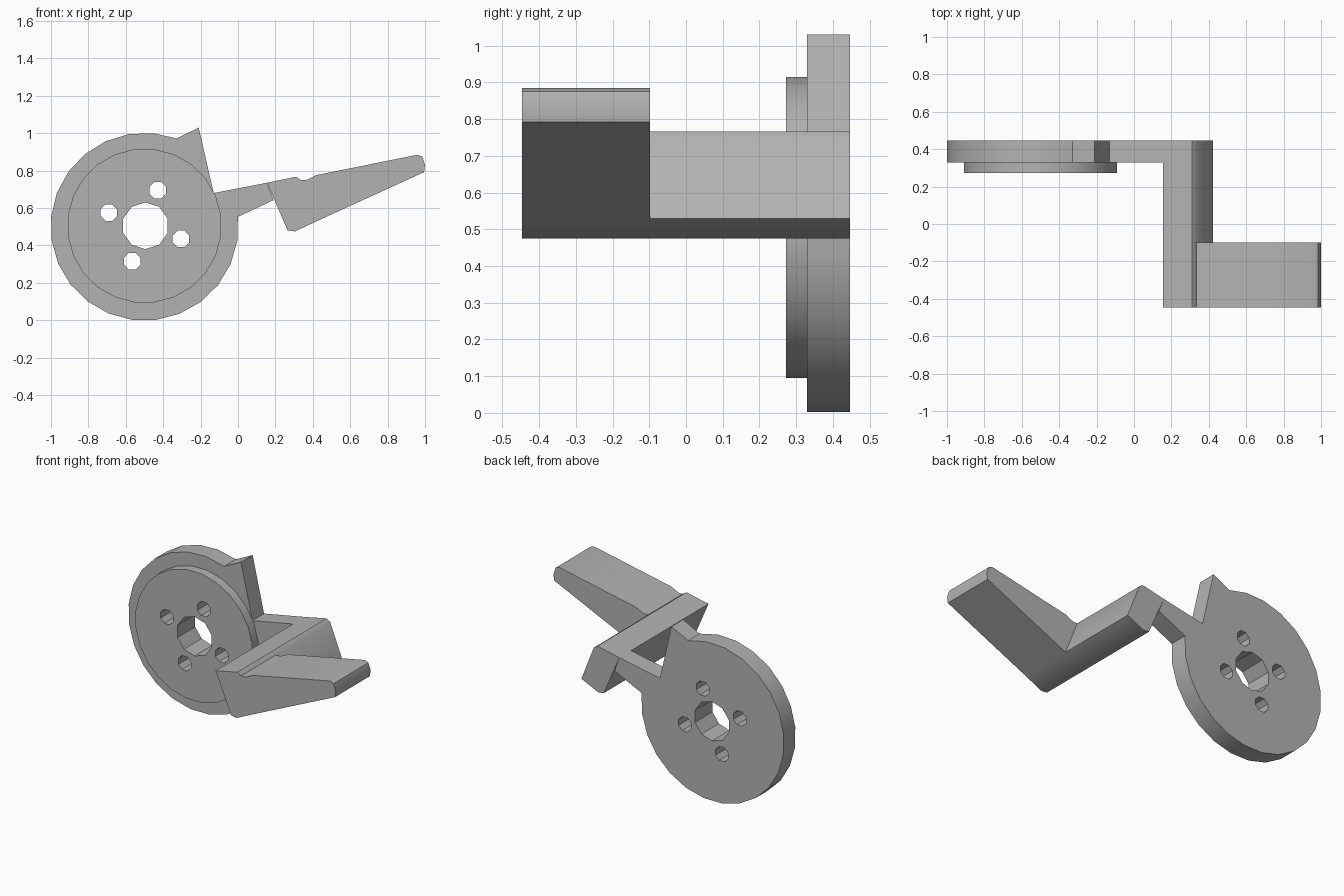
import bpy
from math import cos, sin, radians

if "Cube" in bpy.data.objects:
    bpy.data.objects.remove(bpy.data.objects["Cube"], do_unlink=True)

grey = bpy.data.materials.new("plain grey")
grey.use_nodes = True
colour = (0.45, 0.45, 0.45, 1)
grey.diffuse_color = colour
grey.node_tree.nodes["Principled BSDF"].inputs["Base Color"].default_value = colour


def arc(cx, cz, r, n, start=0, sweep=360):
    """Points along an arc; a full sweep leaves out the repeated end point."""
    count = n if sweep == 360 else n + 1
    angles = [radians(start + sweep * i / n) for i in range(count)]
    return [(cx + r * cos(a), cz + r * sin(a)) for a in angles]


def plate(name, outlines, y0, y1):
    """Extrude a front profile, with optional holes, from y0 to y1."""
    curve = bpy.data.curves.new(name, 'CURVE')
    curve.dimensions = '2D'
    curve.fill_mode = 'BOTH'
    curve.extrude = (y1 - y0) / 2
    for points in outlines:
        spline = curve.splines.new('POLY')
        spline.points.add(len(points) - 1)
        for p, (x, z) in zip(spline.points, points):
            p.co = (x, z, 0, 1)
        spline.use_cyclic_u = True
    curve.materials.append(grey)
    obj = bpy.data.objects.new(name, curve)
    bpy.context.collection.objects.link(obj)
    obj.location.y = (y0 + y1) / 2
    obj.rotation_euler.x = radians(90)
    bpy.ops.object.select_all(action='DESELECT')
    obj.select_set(True)
    bpy.context.view_layer.objects.active = obj
    bpy.ops.object.convert(target='MESH')
    bpy.ops.object.shade_smooth_by_angle(angle=radians(35))
    return bpy.context.object


# Centre bore and four bolt holes shared by both discs
holes = [arc(-0.495, 0.505, 0.125, 10, 18)]
for x, z in [(-0.43, 0.695), (-0.69, 0.575), (-0.565, 0.315), (-0.305, 0.435)]:
    holes.append(arc(x, z, 0.048, 8, 22.5))

# Large disc with stop tooth and side arm in one outline
rim = arc(-0.5, 0.5, 0.502, 20, 70, 296)
arm = [(0.19, 0.642), (0.155, 0.735), (-0.13, 0.68)]
tooth = [(-0.21, 1.03)]
plate("disc_and_arm", [rim + arm + tooth] + holes, 0.33, 0.447)

# Raised hub disc
plate("hub_disc", [arc(-0.5, 0.505, 0.413, 24, 7.5)] + holes, 0.272, 0.33)

# Cross bar running front to back
plate("cross_bar", [[(0.155, 0.735), (0.31, 0.767), (0.335, 0.75), (0.422, 0.53),
                     (0.305, 0.475), (0.265, 0.48)]], -0.447, 0.447)

# Tapered pedal
plate("pedal", [[(0.335, 0.75), (0.365, 0.75), (0.42, 0.776), (0.96, 0.885),
                 (0.985, 0.875), (1.0, 0.83), (0.995, 0.792), (0.422, 0.53)]],
      -0.447, -0.098)
